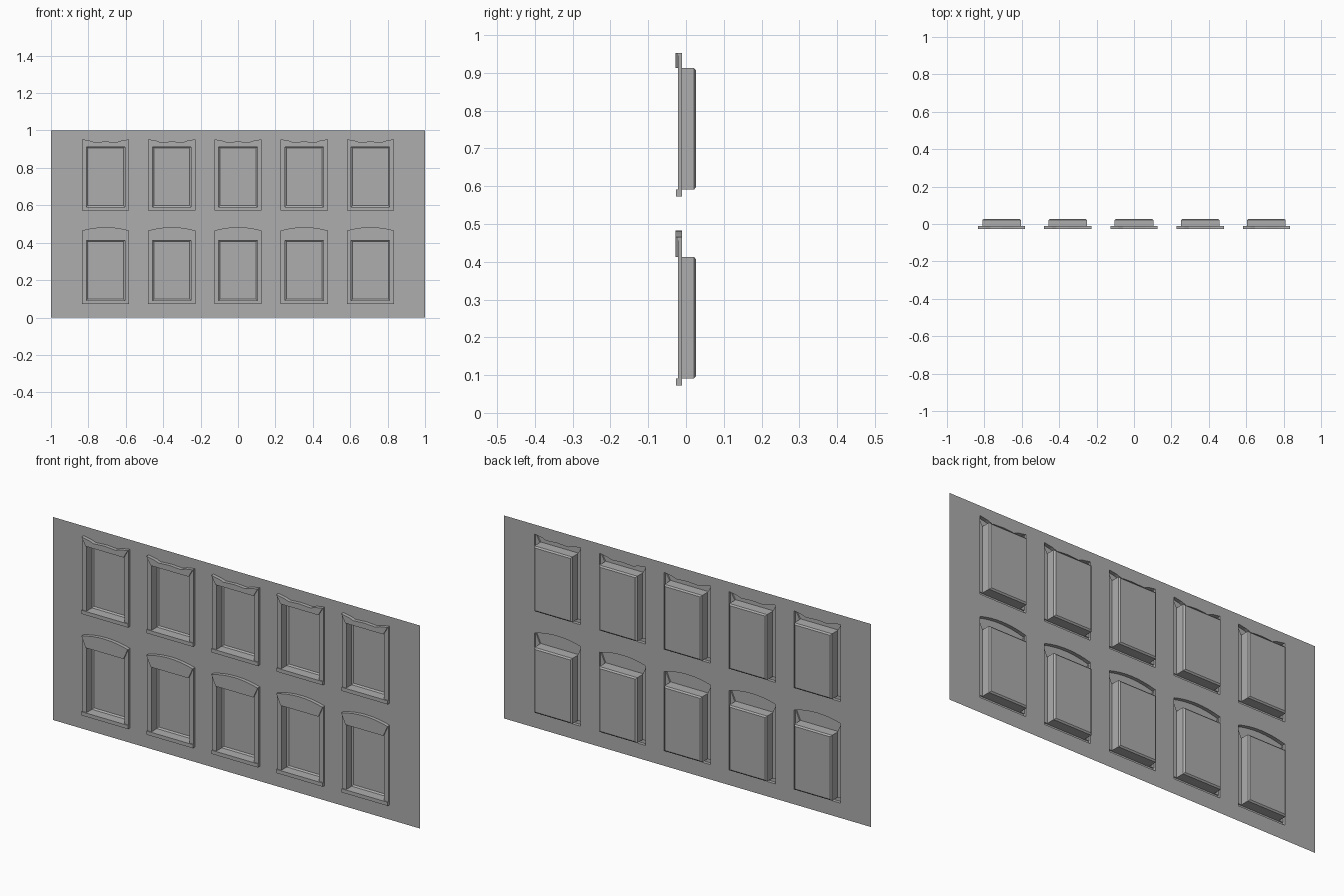
import bpy
import bmesh

cube = bpy.data.objects.get("Cube")
if cube:
    bpy.data.objects.remove(cube, do_unlink=True)

# One plain grey for everything
grey = bpy.data.materials.new("plain grey")
grey.use_nodes = True
colour = (0.42, 0.42, 0.42, 1)
grey.diffuse_color = colour
grey.node_tree.nodes["Principled BSDF"].inputs["Base Color"].default_value = colour

# Depth layers, front to back
LINTEL, SILL, TRIM, WALL, REVEAL, PANE = -0.028, -0.026, -0.021, -0.0105, 0.021, 0.027
OUTER, OPENING, BEVEL = 0.126, 0.103, 0.007
COLUMNS = [i * 0.354 for i in range(-2, 3)]


def finish(bm, name):
    """Turn a bmesh into a grey mesh."""
    mesh = bpy.data.meshes.new(name)
    bm.to_mesh(mesh)
    bm.free()
    mesh.materials.append(grey)
    return mesh


def place(mesh, name, x=0):
    obj = bpy.data.objects.new(name, mesh)
    obj.location.x = x
    bpy.context.collection.objects.link(obj)


def face(bm, points, y):
    """Flat front-facing polygon; points run counterclockwise."""
    bm.faces.new([bm.verts.new((x, y, z)) for x, z in points])


def strip(bm, path, y_a, y_b):
    """Walls along a path, joining two depths."""
    for (ax, az), (bx, bz) in zip(path, path[1:]):
        corners = (ax, y_a, az), (bx, y_a, bz), (bx, y_b, bz), (ax, y_b, az)
        bm.faces.new([bm.verts.new(c) for c in corners])


def rect(half, low, high):
    return [(-half, low), (half, low), (half, high), (-half, high)]


def sill(low, high):
    bm = bmesh.new()
    face(bm, rect(OUTER, low, high), SILL)
    a, b, c, d = rect(OUTER, low, high)
    strip(bm, [d, a, b, c], WALL, SILL)
    strip(bm, [c, d], TRIM, SILL)
    return bm


def jambs(low, high, shoulder):
    bm = bmesh.new()
    face(bm, [(OPENING, low), (OUTER, low), (OUTER, shoulder), (OPENING, high)], TRIM)
    face(bm, [(-OUTER, low), (-OPENING, low), (-OPENING, high), (-OUTER, shoulder)], TRIM)
    strip(bm, [(OUTER, low), (OUTER, shoulder)], WALL, TRIM)
    strip(bm, [(-OUTER, shoulder), (-OUTER, low)], WALL, TRIM)
    return bm


def lintel(high, top):
    bm = bmesh.new()
    left, right = (-OPENING, high), (OPENING, high)
    face(bm, [left, right] + top, LINTEL)
    strip(bm, top, WALL, LINTEL)
    strip(bm, [top[-1], left, right, top[0]], TRIM, LINTEL)
    return bm


def recess(low, high):
    """Reveal walls, bevelled rim and back pane."""
    bm = bmesh.new()
    rim = rect(OPENING, low, high)
    inner = rect(OPENING - BEVEL, low + BEVEL, high - BEVEL)
    strip(bm, rim + rim[:1], TRIM, REVEAL)
    for i in range(4):
        j = (i + 1) % 4
        ring = [(rim[i], REVEAL), (rim[j], REVEAL), (inner[j], PANE), (inner[i], PANE)]
        bm.faces.new([bm.verts.new((p[0], y, p[1])) for p, y in ring])
    face(bm, inner, PANE)
    return bm


# Head profiles, from the right end to the left end
dip = [(OUTER, 0.953), (0.085, 0.946), (0.06, 0.937), (0, 0.941)]
dip += [(-x, z) for x, z in reversed(dip[:-1])]
arch = [(OUTER * t / 4, 0.483 - 0.018 * (t / 4) ** 2) for t in range(4, -5, -1)]

# Two rows of windows sharing meshes across the columns
rows = {"upper": (0.573, 0.591, 0.913, dip), "lower": (0.073, 0.091, 0.413, arch)}
holes = []
for row, (base, low, high, top) in rows.items():
    parts = {"sill": sill(base, low), "jambs": jambs(low, high, top[0][1]),
             "lintel": lintel(high, top), "recess": recess(low, high)}
    for part, bm in parts.items():
        mesh = finish(bm, f"{row}_{part}")
        for n, x in enumerate(COLUMNS, 1):
            place(mesh, f"{row}_{part}_{n}", x)
    outline = [(-OUTER, base), (OUTER, base)] + top
    holes += [[(px + x, pz) for px, pz in outline] for x in COLUMNS]

# Thin wall sheet with an opening behind each window surround
bm = bmesh.new()
for loop in [rect(1, 0, 1)] + holes:
    verts = [bm.verts.new((x, WALL, z)) for x, z in loop]
    for a, b in zip(verts, verts[1:] + verts[:1]):
        bm.edges.new((a, b))
bmesh.ops.triangle_fill(bm, edges=bm.edges[:], use_beauty=True, normal=(0, -1, 0))
for f in bm.faces:
    f.normal_update()
    if f.normal.y > 0:
        f.normal_flip()
place(finish(bm, "wall"), "wall")
